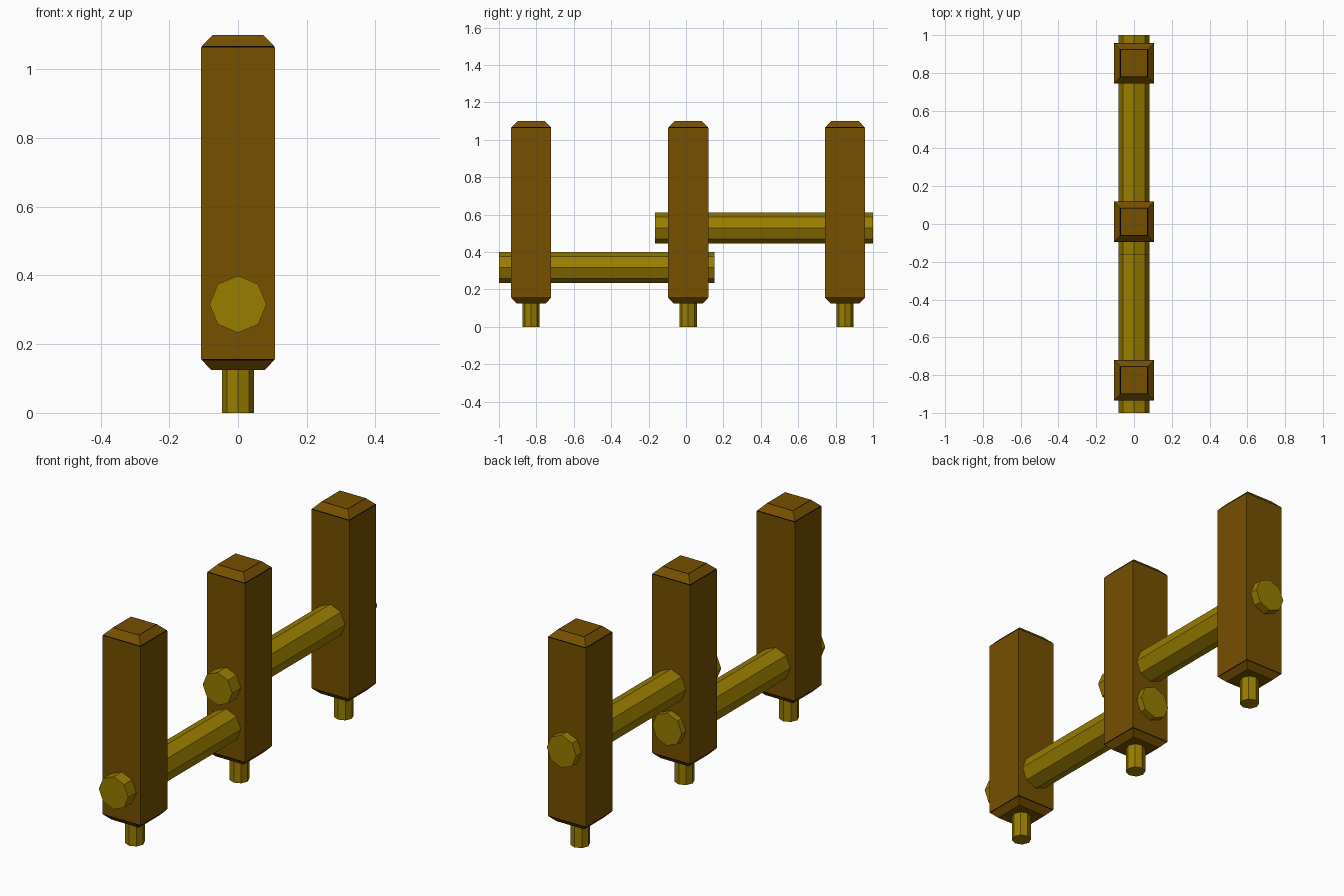
import bpy
import bmesh
import math
from mathutils import Matrix

cube = bpy.data.objects.get("Cube")
if cube:
    bpy.data.objects.remove(cube, do_unlink=True)


def make_material(name, colour):
    mat = bpy.data.materials.new(name)
    mat.use_nodes = True
    mat.diffuse_color = colour
    mat.node_tree.nodes["Principled BSDF"].inputs["Base Color"].default_value = colour
    return mat


dark_wood = make_material("dark brown wood", (0.18, 0.08, 0.0, 1))
pole_wood = make_material("olive pole wood", (0.318, 0.205, 0.0, 1))
seam_black = make_material("black seam", (0.0, 0.0, 0.0, 1))


def finish(bm, name, *mats):
    bmesh.ops.recalc_face_normals(bm, faces=bm.faces)
    mesh = bpy.data.meshes.new(name)
    bm.to_mesh(mesh)
    bm.free()
    for mat in mats:
        mesh.materials.append(mat)
    bpy.context.collection.objects.link(bpy.data.objects.new(name, mesh))


def octagon_rod(name, radius, length, centre, turn):
    """Eight-sided rod, with a corner pointing along each axis."""
    bm = bmesh.new()
    bmesh.ops.create_cone(bm, cap_ends=True, segments=8, radius1=radius,
                          radius2=radius, depth=length,
                          matrix=Matrix.Translation(centre) @ turn)
    finish(bm, name, pole_wood)


# Post outline from bottom to top: half width, height
POST_RINGS = ((0.078, 0.125), (0.105, 0.153), (0.107, 0.157), (0.107, 1.063),
              (0.105, 1.067), (0.073, 1.10), (0.070, 1.10))


def post(name, y):
    """Square post lofted through rings, with thin dark seams at the chamfers."""
    bm = bmesh.new()
    rings = [[bm.verts.new((sx * half, y + sy * half, z))
              for sx, sy in ((-1, -1), (1, -1), (1, 1), (-1, 1))]
             for half, z in POST_RINGS]
    for low, high in zip(rings, rings[1:]):
        is_seam = (high[0].co - low[0].co).length < 0.01
        for i in range(4):
            j = (i + 1) % 4
            face = bm.faces.new((low[i], low[j], high[j], high[i]))
            face.material_index = int(is_seam)
    bm.faces.new(rings[0][::-1])
    bm.faces.new(rings[-1])
    finish(bm, name, dark_wood, seam_black)


# Posts, each standing on a peg
upright = Matrix.Identity(4)
for place, y in (("front", -0.828), ("middle", 0.012), ("back", 0.85)):
    post(place + "_post", y)
    octagon_rod(place + "_peg", 0.046, 0.16, (0, y, 0.08), upright)

# Rails running through the posts
lying = Matrix.Rotation(math.pi / 2, 4, "X")
for name, start, end, z in (("lower_rail", -1.0, 0.153, 0.316),
                            ("upper_rail", -0.165, 1.0, 0.527)):
    octagon_rod(name, 0.083, end - start, (0, (start + end) / 2, z), lying)
